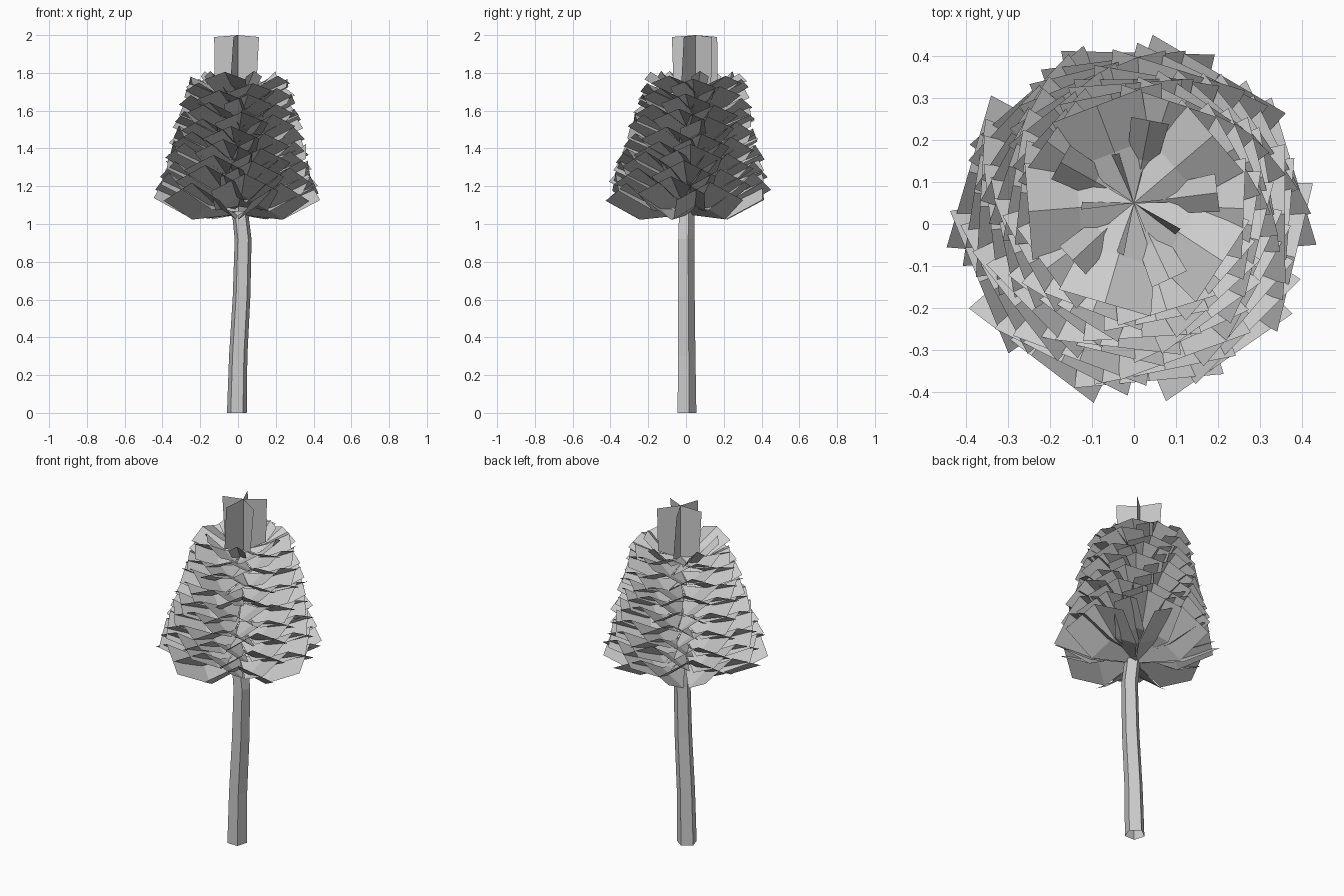
import bpy
import random
from math import cos, sin, radians
from mathutils import Vector

random.seed(4)
cube = bpy.data.objects.get("Cube")
if cube:
    bpy.data.objects.remove(cube, do_unlink=True)

# One pale grey colour for the whole plant
grey = bpy.data.materials.new("pale_grey")
grey.use_nodes = True
COLOUR = (0.6, 0.6, 0.6, 1)
grey.diffuse_color = COLOUR
grey.node_tree.nodes["Principled BSDF"].inputs["Base Color"].default_value = COLOUR


def make_object(name, verts, faces):
    mesh = bpy.data.meshes.new(name)
    mesh.from_pydata(verts, [], faces)
    mesh.materials.append(grey)
    mesh.update()
    obj = bpy.data.objects.new(name, mesh)
    bpy.context.collection.objects.link(obj)
    return obj


def polar(centre, angle, r, side, z):
    """Point at radius r along angle, shifted sideways, at height z."""
    c, s = cos(angle), sin(angle)
    return Vector((centre[0] + r * c - side * s, centre[1] + r * s + side * c, z))


# Gently bent five-sided stem, open at the foot
SIDES = 5
path = [(-0.006, 0, 0, 0.055), (0.001, -0.001, 0.3, 0.051), (0.019, -0.003, 0.62, 0.049),
        (0.027, -0.003, 0.92, 0.047), (0.01, 0, 1.07, 0.045)]
verts, faces = [], []
for x, y, z, r in path:
    for k in range(SIDES):
        a = radians(90 + 360 * k / SIDES)
        verts.append((x + r * cos(a), y + r * sin(a), z))
for ring in range(len(path) - 1):
    for k in range(SIDES):
        a, b = ring * SIDES + k, ring * SIDES + (k + 1) % SIDES
        faces.append((a, b, b + SIDES, a + SIDES))
make_object("stem", verts, faces)


# Petal: a wedge folded along a raised midrib, bent halfway, square at the tip
def petal(verts, faces, centre, angle, z, r, rise, droop, width):
    n = len(verts)
    mid = r * 0.52
    half = r * width
    mid_z = z + rise * 0.35
    verts += [polar(centre, angle, 0, 0, z),
              polar(centre, angle, mid, -half * 0.78, mid_z - droop * 0.9),
              polar(centre, angle, mid, 0, mid_z),
              polar(centre, angle, mid, half * 0.78, mid_z - droop * 0.9),
              polar(centre, angle, r, -half, z + rise - droop),
              polar(centre, angle, r, 0, z + rise),
              polar(centre, angle, r, half, z + rise - droop)]
    faces += [(n, n + 1, n + 2), (n, n + 2, n + 3),
              (n + 1, n + 4, n + 5, n + 2), (n + 2, n + 5, n + 6, n + 3)]


# Stacked whorls of five petals in a spiral, each a little smaller
WHORLS = 16
for i in range(WHORLS):
    t = i / (WHORLS - 1)
    centre = (0, 0.01 + 0.04 * t)
    radius = 0.405 - 0.155 * t
    rise = 0.175 - 0.08 * t
    verts, faces = [], []
    for k in range(5):
        angle = radians(18 + 39.8 * i + 72 * k + random.uniform(-2, 2))
        petal(verts, faces, centre, angle, 1.05 + 0.65 * t,
              radius * random.uniform(0.98, 1.02), rise + random.uniform(-0.015, 0.015),
              0.095 - 0.055 * t, 0.46)
    make_object(f"petal_whorl_{i + 1}", verts, faces)

# Small steep whorl poking through the top layer
TOP = (0, 0.05)
verts, faces = [], []
for k in range(5):
    petal(verts, faces, TOP, radians(7 + 72 * k), 1.66, 0.2, 0.15, 0.03, 0.23)
make_object("inner_whorl", verts, faces)

# Five upright blades meeting on the axis
verts, faces = [], []
for k in range(5):
    angle = radians(43 + 72 * k)
    n = len(verts)
    lean = 0.0 if k == 0 else 0.018
    verts += [polar(TOP, angle, 0, 0, 1.69), polar(TOP, angle, 0.122, -lean, 1.74),
              polar(TOP, angle, 0.127, 0, 1.99), polar(TOP, angle, 0, 0, 2.0)]
    faces.append((n, n + 1, n + 2, n + 3))
make_object("centre_blades", verts, faces)
